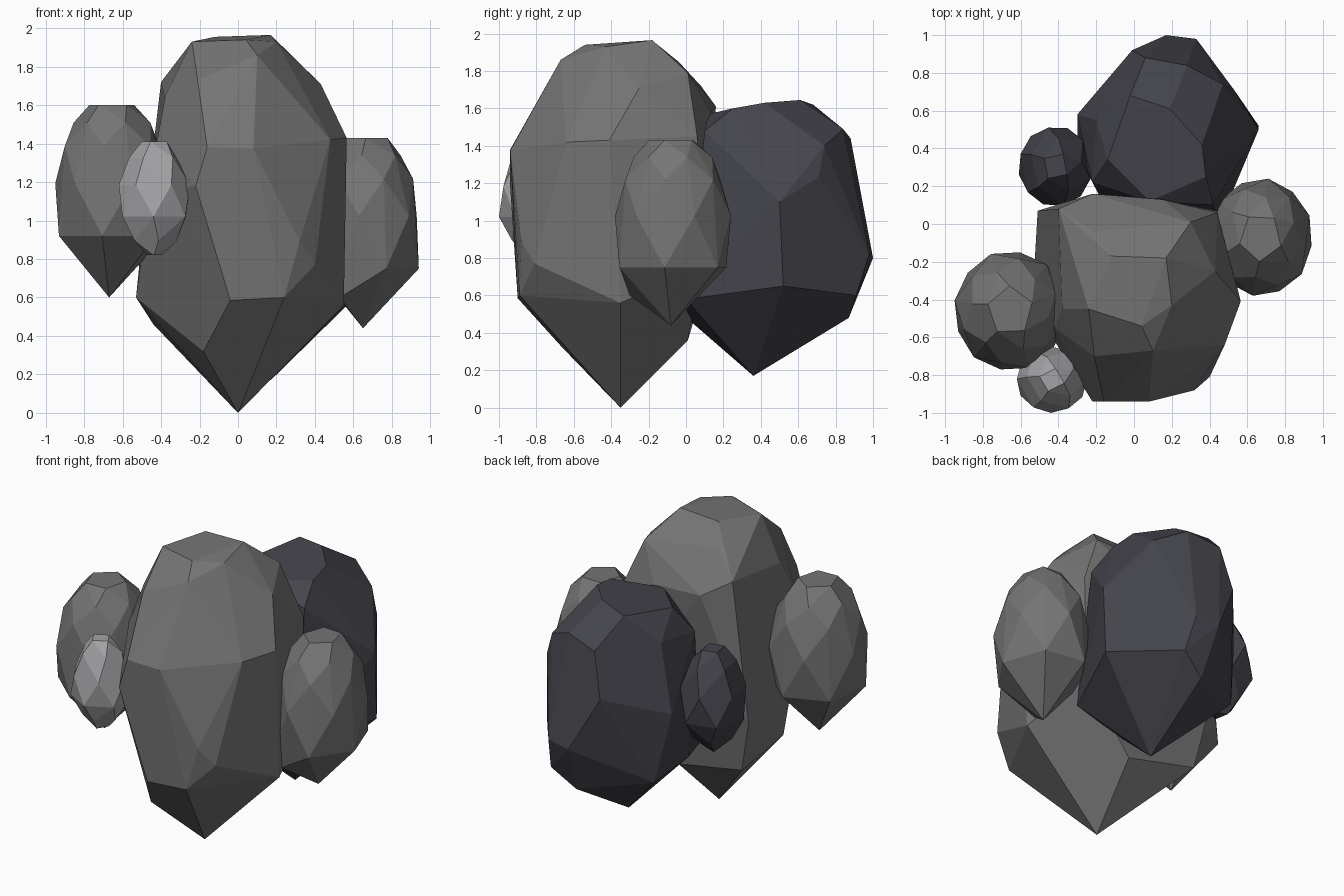
import bpy, bmesh, math


def material(name, rgb):
    m = bpy.data.materials.new(name)
    m.diffuse_color = (*rgb, 1.0)
    return m


GREY = material("stone grey", (0.175, 0.175, 0.175))
DARK = material("dark slate", (0.058, 0.058, 0.072))
LIGHT = material("pale grey", (0.37, 0.37, 0.385))


def hull_rock(name, points, mat):
    """Flat-faceted rock: convex hull of its corners, near-flat triangles merged."""
    bm = bmesh.new()
    for p in points:
        bm.verts.new(p)
    bmesh.ops.convex_hull(bm, input=bm.verts[:])
    bmesh.ops.delete(bm, geom=[v for v in bm.verts if not v.link_faces], context='VERTS')
    bmesh.ops.dissolve_limit(bm, angle_limit=math.radians(6),
                             verts=bm.verts[:], edges=bm.edges[:])
    bmesh.ops.recalc_face_normals(bm, faces=bm.faces[:])
    me = bpy.data.meshes.new(name)
    bm.to_mesh(me)
    bm.free()
    me.materials.append(mat)
    ob = bpy.data.objects.new(name, me)
    bpy.context.collection.objects.link(ob)
    return ob


def ring_rock(name, lo, hi, rings, mat, turn=0.0, extra=()):
    """Rock from staggered rings (height, radius, count), fitted to a bounding box."""
    pts = []
    for i, (h, r, n) in enumerate(rings):
        for k in range(n):
            a = turn + math.tau * (k + 0.5 * (i % 2)) / n
            pts.append([r * math.cos(a), r * math.sin(a), h])
    for ax in range(3):
        a, b = min(p[ax] for p in pts), max(p[ax] for p in pts)
        for p in pts:
            p[ax] = lo[ax] + (p[ax] - a) / (b - a) * (hi[ax] - lo[ax])
    return hull_rock(name, pts + list(extra), mat)


# Large main boulder
hull_rock("main_boulder", [
    (0, -.35, 0),
    # lower corners
    (-.18, -.66, .32), (-.44, .04, .46), (-.53, -.27, .60), (.05, .01, .36),
    (-.04, -.90, .585), (.24, -.89, .60), (.55, -.35, .56), (.44, .08, .75),
    # middle corners
    (.40, -.81, .77), (.32, -.88, .89), (-.22, -.94, 1.18), (-.51, .07, .80),
    (-.42, -.62, 1.15), (-.16, -.94, 1.38), (.08, -.94, 1.375),
    (.48, -.64, 1.42), (.565, -.41, 1.43), (.575, -.34, 1.0), (.44, .06, 1.45),
    # upper corners
    (-.42, -.55, 1.42), (-.38, -.45, 1.64), (-.40, .08, 1.72), (-.22, .16, 1.61),
    (.15, .13, 1.58), (.43, -.25, 1.71), (.30, .01, 1.79), (-.21, -.70, 1.73),
    (.10, -.67, 1.86),
    # crown
    (-.21, -.04, 1.85), (.25, -.06, 1.84), (-.12, -.17, 1.955), (.17, -.18, 1.965),
    (.20, -.43, 1.93), (.04, -.54, 1.94), (-.24, -.45, 1.93)], GREY)

# Dark boulder behind
hull_rock("rear_dark_boulder", [
    (.17, .36, .17),
    # lower corners
    (.20, .87, .48), (.36, .91, .60), (.66, .52, .65), (.45, 0, .58),
    (.10, -.02, .50), (-.12, .03, .55), (-.22, .65, .55), (-.30, .40, .65),
    # middle corners
    (.17, 1.0, .80), (.33, .98, .82), (-.30, .58, 1.0), (-.01, .92, 1.15),
    (.66, .50, 1.10), (.53, .71, 1.235), (.20, .92, 1.22), (.50, .20, 1.30),
    # upper corners
    (.47, .74, 1.40), (.06, .88, 1.44), (.28, .84, 1.49), (-.20, .55, 1.44),
    (-.22, .22, 1.40), (.42, .10, 1.48), (.08, .12, 1.57),
    # crown
    (-.02, .68, 1.62), (.19, .61, 1.645), (.36, .42, 1.63), (.38, .25, 1.60),
    (-.14, .34, 1.58)], DARK)

# Two medium stones, one on each side
MEDIUM = [(.33, 1, 6), (.60, 1.02, 6), (.79, .89, 6), (.91, .69, 6), (1, .42, 5)]
ring_rock("left_stone", (-.95, -.77, .92), (-.36, -.15, 1.60), MEDIUM, GREY,
          turn=.35, extra=[(-.67, -.45, .60)])
ring_rock("right_stone", (.40, -.38, .75), (.94, .24, 1.43), MEDIUM, GREY,
          turn=.9, extra=[(.65, -.08, .44), (.53, -.30, .60)])

# Two small pebbles
SMALL = [(0, .25, 3), (.13, .62, 5), (.34, 1, 6), (.62, .98, 6), (.86, .70, 5), (1, .36, 4)]
ring_rock("front_pale_pebble", (-.62, -1.0, .82), (-.25, -.65, 1.41), SMALL, LIGHT, turn=.5)
ring_rock("rear_dark_pebble", (-.61, .10, .70), (-.22, .51, 1.37), SMALL, DARK, turn=.2)
